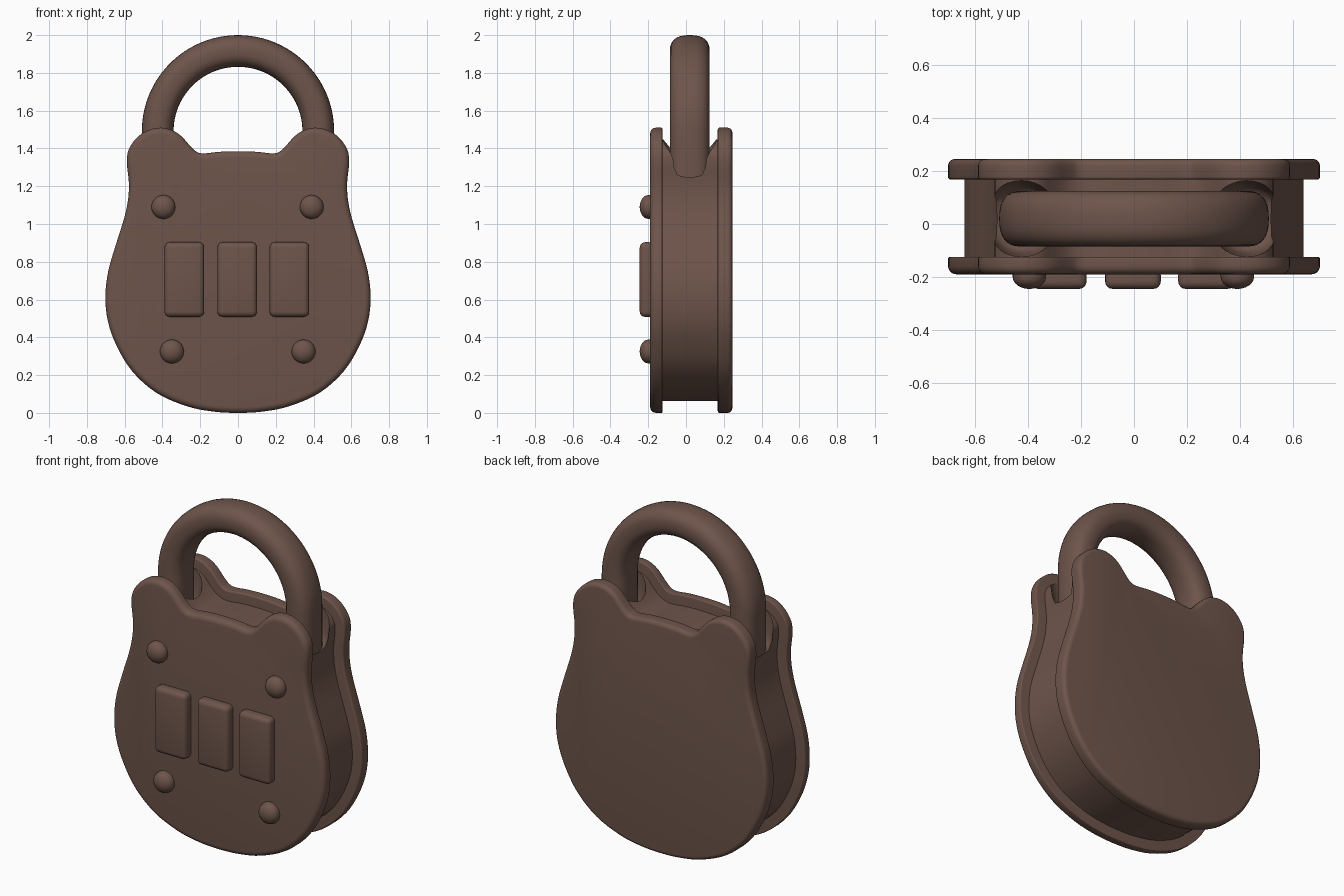
import bpy, bmesh, math
from mathutils import Vector

if "Cube" in bpy.data.objects:
    bpy.data.objects.remove(bpy.data.objects["Cube"])

brown = bpy.data.materials.new("dark brown")
brown.diffuse_color = (0.155, 0.09, 0.07, 1)
brown.use_nodes = True
brown.node_tree.nodes["Principled BSDF"].inputs["Base Color"].default_value = brown.diffuse_color


def finish(name, bm, angle=40):
    bmesh.ops.recalc_face_normals(bm, faces=bm.faces)
    mesh = bpy.data.meshes.new(name)
    bm.to_mesh(mesh)
    bm.free()
    mesh.materials.append(brown)
    ob = bpy.data.objects.new(name, mesh)
    bpy.context.collection.objects.link(ob)
    smooth(ob, angle)
    return ob


def smooth(ob, angle=40):
    bpy.ops.object.select_all(action='DESELECT')
    ob.select_set(True)
    bpy.context.view_layer.objects.active = ob
    bpy.ops.object.shade_smooth_by_angle(angle=math.radians(angle))


def loft(name, rings, closed_ends=True, angle=40):
    """Skin a list of equal-length closed rings and cap both ends."""
    bm = bmesh.new()
    vs = [[bm.verts.new(p) for p in r] for r in rings]
    n = len(vs[0])
    for a, b in zip(vs, vs[1:]):
        for i in range(n):
            j = (i + 1) % n
            bm.faces.new((a[i], a[j], b[j], b[i]))
    bm.faces.new(vs[0])
    bm.faces.new(vs[-1])
    return finish(name, bm, angle)


# Half outline of the eared plates, smoothed with a spline and mirrored
half = [(0, 1.385), (0.1, 1.382), (0.175, 1.374), (0.215, 1.38), (0.25, 1.41), (0.3, 1.465),
        (0.35, 1.497), (0.41, 1.51), (0.48, 1.495), (0.54, 1.452), (0.58, 1.39),
        (0.588, 1.32), (0.578, 1.22), (0.582, 1.13), (0.603, 1.03), (0.65, 0.88),
        (0.687, 0.75), (0.702, 0.62), (0.69, 0.49), (0.645, 0.36), (0.56, 0.22),
        (0.43, 0.105), (0.27, 0.035), (0.13, 0.007), (0, 0)]
ctrl = [Vector(p) for p in half + [(-x, z) for x, z in half[-2:0:-1]]]
outline = []
for i in range(len(ctrl)):
    p0, p1, p2, p3 = (ctrl[(i + k) % len(ctrl)] for k in (-1, 0, 1, 2))
    for s in range(4):
        t = s / 4
        outline.append(0.5 * (2 * p1 + (p2 - p0) * t + (2 * p0 - 5 * p1 + 4 * p2 - p3) * t * t
                              + (3 * p1 - p0 - 3 * p2 + p3) * t ** 3))


def inset_ring(d, y):
    n = len(outline)
    ring = []
    for i, p in enumerate(outline):
        t = (outline[(i + 1) % n] - outline[i - 1]).normalized()
        ring.append((p.x + t.y * d, y, p.y - t.x * d))   # outline runs clockwise
    return ring


def plate(name, y_in, y_out, r_in, r_out):
    """Plate with rounded rims; y_out is the exposed face."""
    s = 1 if y_out > y_in else -1
    arc = [math.pi / 2 * k / 5 for k in range(6)]
    rings = [inset_ring(r_in * (1 - math.sin(a)), y_in + s * r_in * (1 - math.cos(a))) for a in arc]
    rings += [inset_ring(r_out * (1 - math.cos(a)), y_out - s * r_out * (1 - math.sin(a))) for a in arc]
    return loft(name, rings)


plate("front_plate", -0.125, -0.19, 0.006, 0.032)
plate("back_plate", 0.168, 0.245, 0.01, 0.025)

# Core between the plates, scooped out around each shackle leg
core = loft("lock_core", [inset_ring(0.062, -0.15), inset_ring(0.062, 0.19)])


def lathe(name, profile, centre, axis, n=32):
    rings = []
    for r, h in profile:
        ring = []
        for k in range(n):
            a = 2 * math.pi * k / n
            c, s = r * math.cos(a), r * math.sin(a)
            ring.append(Vector(centre) + Vector((c, s, h) if axis == 'Z' else (c, -h, s)))
        rings.append(ring)
    return loft(name, rings)


scoop = [(0.03, 1.235), (0.08, 1.24), (0.115, 1.26), (0.13, 1.3), (0.136, 1.35), (0.144, 1.41), (0.144, 1.65)]
for sx in (-1, 1):
    cutter = lathe("scoop_cutter", scoop, (sx * 0.425, 0.02, 0), 'Z')
    cutter.hide_render = True
    mod = core.modifiers.new("scoop", 'BOOLEAN')
    mod.operation, mod.solver, mod.object = 'DIFFERENCE', 'EXACT', cutter
    bpy.context.view_layer.objects.active = core
    bpy.ops.object.modifier_apply(modifier=mod.name)
    bpy.data.objects.remove(cutter)
smooth(core)

# Shackle: squarish oval section swept along a U
path = [((0.425, 1.15), 0), ((0.425, 1.3), 0)]
path += [((0.425 * math.cos(a), 1.491 + 0.425 * math.sin(a)), a)
         for a in (math.pi * k / 48 for k in range(49))]
path += [((-0.425, 1.3), math.pi), ((-0.425, 1.15), math.pi)]


def power(v):
    return math.copysign(abs(v) ** 0.8, v)


rings = []
for (x, z), a in path:
    ring = []
    for k in range(32):
        t = 2 * math.pi * k / 32
        u, w = 0.084 * power(math.cos(t)), 0.105 * power(math.sin(t))
        ring.append((x + u * math.cos(a), 0.02 + w, z + u * math.sin(a)))
    rings.append(ring)
loft("shackle", rings)

# Rounded number windows
for i, x in enumerate((-0.284, -0.004, 0.272)):
    bm = bmesh.new()
    bmesh.ops.create_cube(bm, size=1)
    for v in bm.verts:
        v.co = Vector((x + v.co.x * 0.21, -0.205 + v.co.y * 0.08, 0.706 + v.co.z * 0.395))
    bmesh.ops.bevel(bm, geom=bm.edges[:], offset=0.028, segments=4, profile=0.5, affect='EDGES')
    finish("dial_window_%d" % (i + 1), bm)

# Domed rivets
dome = [(0.063, -0.02), (0.063, 0.01)]
dome += [(0.063 * math.cos(a), 0.01 + 0.045 * math.sin(a))
         for a in (math.radians(d) for d in (15, 30, 45, 60, 75, 87))]
for i, (x, z) in enumerate(((-0.395, 1.09), (0.39, 1.09), (-0.35, 0.325), (0.347, 0.325))):
    lathe("rivet_%d" % (i + 1), dome, (x, -0.19, z), 'Y')
